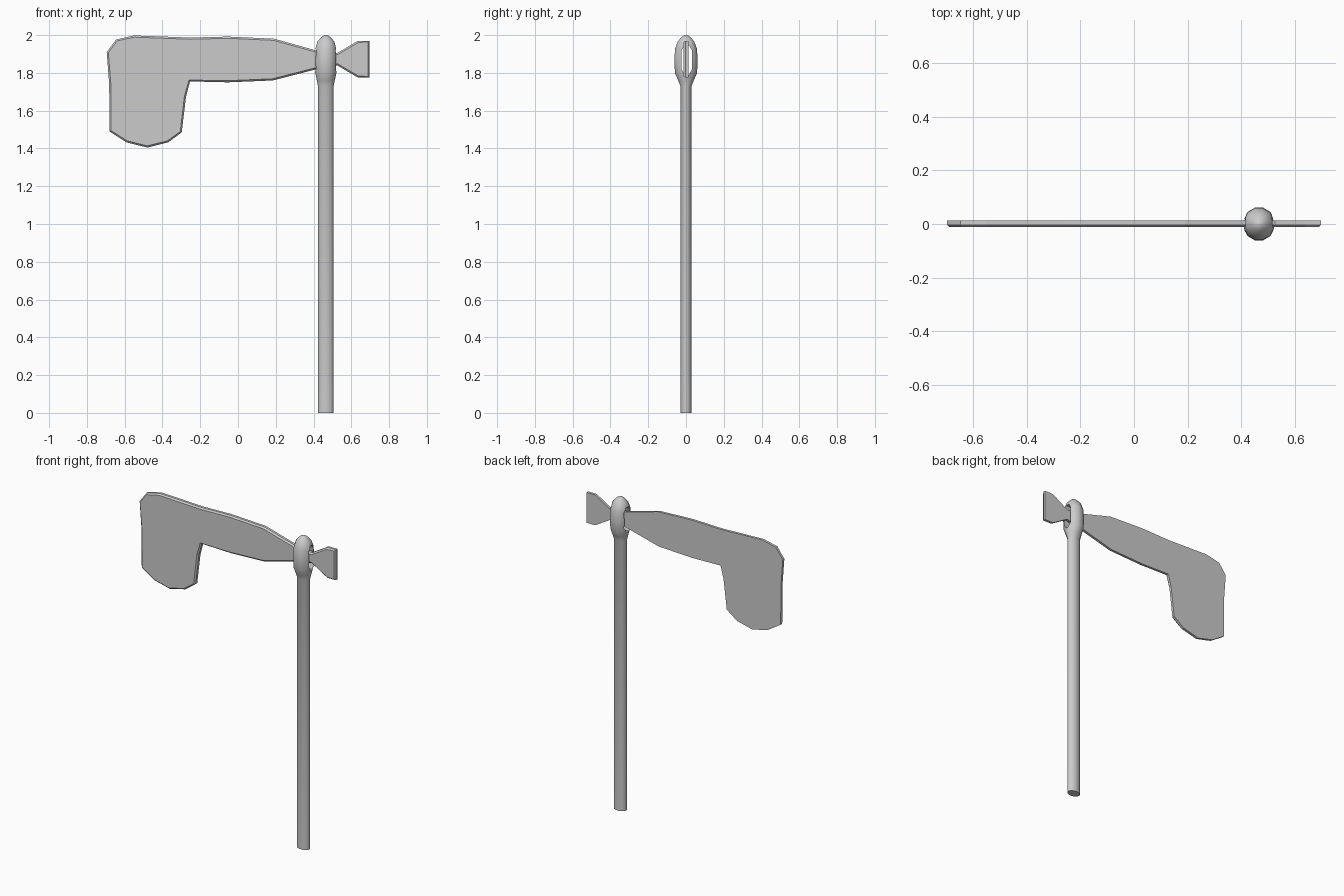
import bpy, bmesh, math
from mathutils import Vector

if "Cube" in bpy.data.objects:
    bpy.data.objects.remove(bpy.data.objects["Cube"])


def make_object(name, bm):
    bmesh.ops.recalc_face_normals(bm, faces=bm.faces)
    mesh = bpy.data.meshes.new(name)
    bm.to_mesh(mesh)
    bm.free()
    obj = bpy.data.objects.new(name, mesh)
    bpy.context.collection.objects.link(obj)
    return obj


def bridge(bm, rings):
    n = len(rings[0])
    for a, b in zip(rings, rings[1:]):
        for i in range(n):
            j = (i + 1) % n
            bm.faces.new((a[i], a[j], b[j], b[i]))
    bm.faces.new(rings[0])
    bm.faces.new(rings[-1])


def inset_outline(points, d):
    # points run clockwise; shift each corner inward
    out = []
    n = len(points)
    for i in range(n):
        p, a, b = (Vector(points[k % n]) for k in (i, i - 1, i + 1))
        e1, e2 = (p - a).normalized(), (b - p).normalized()
        m = (Vector((e1.y, -e1.x)) + Vector((e2.y, -e2.x))).normalized()
        out.append(p + m * d)
    return out


def smooth(obj, angle):
    bpy.ops.object.select_all(action='DESELECT')
    obj.select_set(True)
    bpy.context.view_layer.objects.active = obj
    bpy.ops.object.shade_smooth_by_angle(angle=math.radians(angle))


# Oval handle swelling into the eye: (z, half width x, half width y)
profile = [(0, .043, .03), (1.73, .043, .03), (1.76, .049, .043),
           (1.80, .058, .061), (1.86, .060, .063), (1.925, .058, .061),
           (1.967, .046, .045), (1.99, .024, .023), (2.0, .008, .008)]
CX, SIDES = 0.465, 12
bm = bmesh.new()
rings = []
for z, rx, ry in profile:
    rings.append([bm.verts.new((CX + rx * math.cos(math.tau * (i + .5) / SIDES),
                                ry * math.sin(math.tau * (i + .5) / SIDES), z))
                  for i in range(SIDES)])
bridge(bm, rings)
handle = make_object("handle", bm)

# Slot through the eye
slot = [(-.023, 1.82), (-.023, 1.92), (-.008, 1.945), (.016, 1.945),
        (.031, 1.92), (.031, 1.82), (.016, 1.79), (-.008, 1.79)]
bm = bmesh.new()
bridge(bm, [[bm.verts.new((x, y, z)) for y, z in slot] for x in (.35, .58)])
cutter = make_object("slot_cutter", bm)
mod = handle.modifiers.new("slot", 'BOOLEAN')
mod.object = cutter
mod.operation = 'DIFFERENCE'
mod.solver = 'EXACT'
bpy.context.view_layer.objects.active = handle
handle.select_set(True)
bpy.ops.object.modifier_apply(modifier=mod.name)
bpy.data.objects.remove(cutter, do_unlink=True)
smooth(handle, 40)

# Flat blade with a flared tail behind the eye
outline = [(-.682, 1.74), (-.695, 1.91), (-.645, 1.977), (-.55, 1.998),
           (-.254, 1.987), (-.053, 1.992), (.19, 1.981), (.41, 1.92),
           (.525, 1.905), (.635, 1.97), (.695, 1.97), (.695, 1.775),
           (.635, 1.775), (.525, 1.84), (.41, 1.818), (.185, 1.76),
           (-.053, 1.75), (-.254, 1.755), (-.275, 1.675), (-.298, 1.485),
           (-.37, 1.432), (-.48, 1.405), (-.59, 1.432), (-.68, 1.49)]
bm = bmesh.new()
bridge(bm, [[bm.verts.new((x, y, z)) for x, z in inset_outline(outline, d)]
            for y, d in ((.013, 0), (-.003, 0), (-.012, .009))])
blade = make_object("blade", bm)
